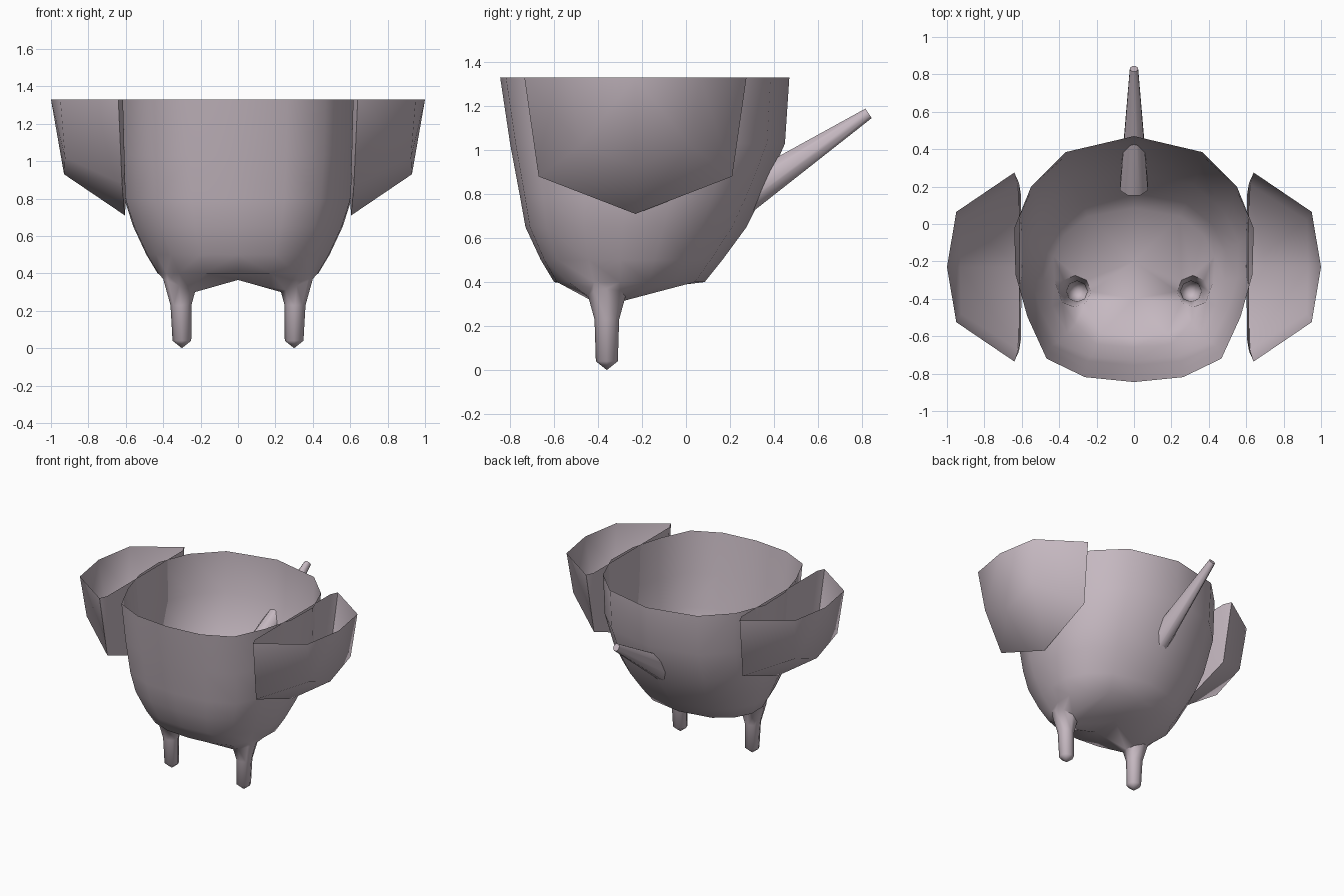
import bpy
import bmesh
from math import cos, sin, pi, radians
from mathutils import Vector, Matrix

default = bpy.data.objects.get("Cube")
if default:
    bpy.data.objects.remove(default)

TOP = 1.33

skin = bpy.data.materials.new("dusty_pink_grey")
skin.use_nodes = True
COLOUR = (0.56, 0.48, 0.53, 1)
skin.diffuse_color = COLOUR
skin.node_tree.nodes["Principled BSDF"].inputs["Base Color"].default_value = COLOUR


def finish(name, bm, angle, mirrored=False):
    """Turn a bmesh into a smooth-shaded object, optionally mirrored in x."""
    bmesh.ops.recalc_face_normals(bm, faces=bm.faces)
    mesh = bpy.data.meshes.new(name)
    bm.to_mesh(mesh)
    bm.free()
    mesh.materials.append(skin)
    mesh.shade_smooth()
    mesh.set_sharp_from_angle(angle=radians(angle))
    obj = bpy.data.objects.new(name, mesh)
    bpy.context.scene.collection.objects.link(obj)
    if mirrored:
        mod = obj.modifiers.new("mirror", "MIRROR")
        mod.use_clip = True
        mod.merge_threshold = 0.001
    return obj


def add_row(bm, points):
    return [bm.verts.new(p) for p in points]


def bridge(bm, a, b, closed=False):
    """Join two rows of vertices with quads."""
    n = len(a)
    for i in range(n if closed else n - 1):
        j = (i + 1) % n
        bm.faces.new((a[i], a[j], b[j], b[i]))


def fan(bm, row, tip, closed=False):
    n = len(row)
    for i in range(n if closed else n - 1):
        bm.faces.new((row[i], row[(i + 1) % n], tip))


# Body: half of an open bowl, from front centre to back centre
outline = [(0, -1), (.41, -.96), (.73, -.81), (.89, -.47), (.99, -.125),
           (1, .25), (.86, .59), (.57, .87), (0, 1)]
# height, front y, back y, half width
levels = [(TOP, -.845, .47, .64), (1.03, -.80, .45, .63), (.79, -.755, .345, .605),
          (.65, -.73, .275, .56), (.5, -.66, .165, .49), (.4, -.6, .085, .43)]
bm = bmesh.new()
rows = []
for z, front, back, width in levels:
    mid, half = (front + back) / 2, (back - front) / 2
    rows.append(add_row(bm, [(u * width, mid + v * half, z) for u, v in outline]))
for upper, lower in zip(rows, rows[1:]):
    bridge(bm, upper, lower)

# Legs: hollow tapering tubes growing out of the floor
SIDES = 8
legs = []
for cx, z, radius, tilt in [(.315, .335, .085, .035), (.305, .23, .056, 0), (.3, .04, .05, 0)]:
    legs.append(add_row(bm, [(cx + radius * cos(t), -.36 + radius * sin(t), z + tilt * cos(t))
                             for t in (2 * pi * i / SIDES for i in range(SIDES))]))
for upper, lower in zip(legs, legs[1:]):
    bridge(bm, upper, lower, True)
fan(bm, legs[-1], bm.verts.new((.3, -.36, 0)), True)

# Floor: arched along the centre line, filled around the leg hole
centre = add_row(bm, [(0, -.4, .365), (0, -.2, .365)])
loop = rows[-1] + centre[::-1]
edges = []
for ring in (loop, legs[0]):
    for i, v in enumerate(ring):
        pair = (v, ring[(i + 1) % len(ring)])
        edges.append(bm.edges.get(pair) or bm.edges.new(pair))
bmesh.ops.triangle_fill(bm, edges=edges, use_beauty=True, normal=(0, 0, -1))
finish("body_with_legs", bm, 60, True)

# Side pods: open-topped cups with a shallow dished inner wall
bm = bmesh.new()
MID = -.23
base = [(.64, -.505, TOP), (.62, -.44, .88), (.605, 0, .71), (.62, .44, .88), (.64, .505, TOP)]
cap = [(.95, -.295, TOP), (.925, -.25, 1.02), (.93, 0, .93), (.925, .25, 1.02), (.95, .295, TOP)]
dish = [(.615, -.45, TOP), (.605, -.39, .94), (.6, 0, .785), (.605, .39, .94), (.615, .45, TOP)]
base, cap, dish = [add_row(bm, [(x, MID + y, z) for x, y, z in pts]) for pts in (base, cap, dish)]
bridge(bm, base, cap)
bridge(bm, base, dish)
fan(bm, cap, bm.verts.new((1, MID, TOP)))
fan(bm, dish, bm.verts.new((.615, MID, TOP)))
finish("side_pods", bm, 50, True)

# Tail: slim tapering spike through the back wall
bm = bmesh.new()
start, end = Vector((0, .2, .75)), Vector((0, .83, 1.167))
axis = end - start
matrix = (Matrix.Translation((start + end) / 2) @ axis.to_track_quat("Z", "Y").to_matrix().to_4x4()
          @ Matrix.Rotation(pi / 8, 4, "Z"))
bmesh.ops.create_cone(bm, cap_ends=True, segments=8, radius1=.095, radius2=.028,
                      depth=axis.length, matrix=matrix)
bmesh.ops.scale(bm, vec=(.85, 1, 1), verts=bm.verts)
finish("tail", bm, 50)
